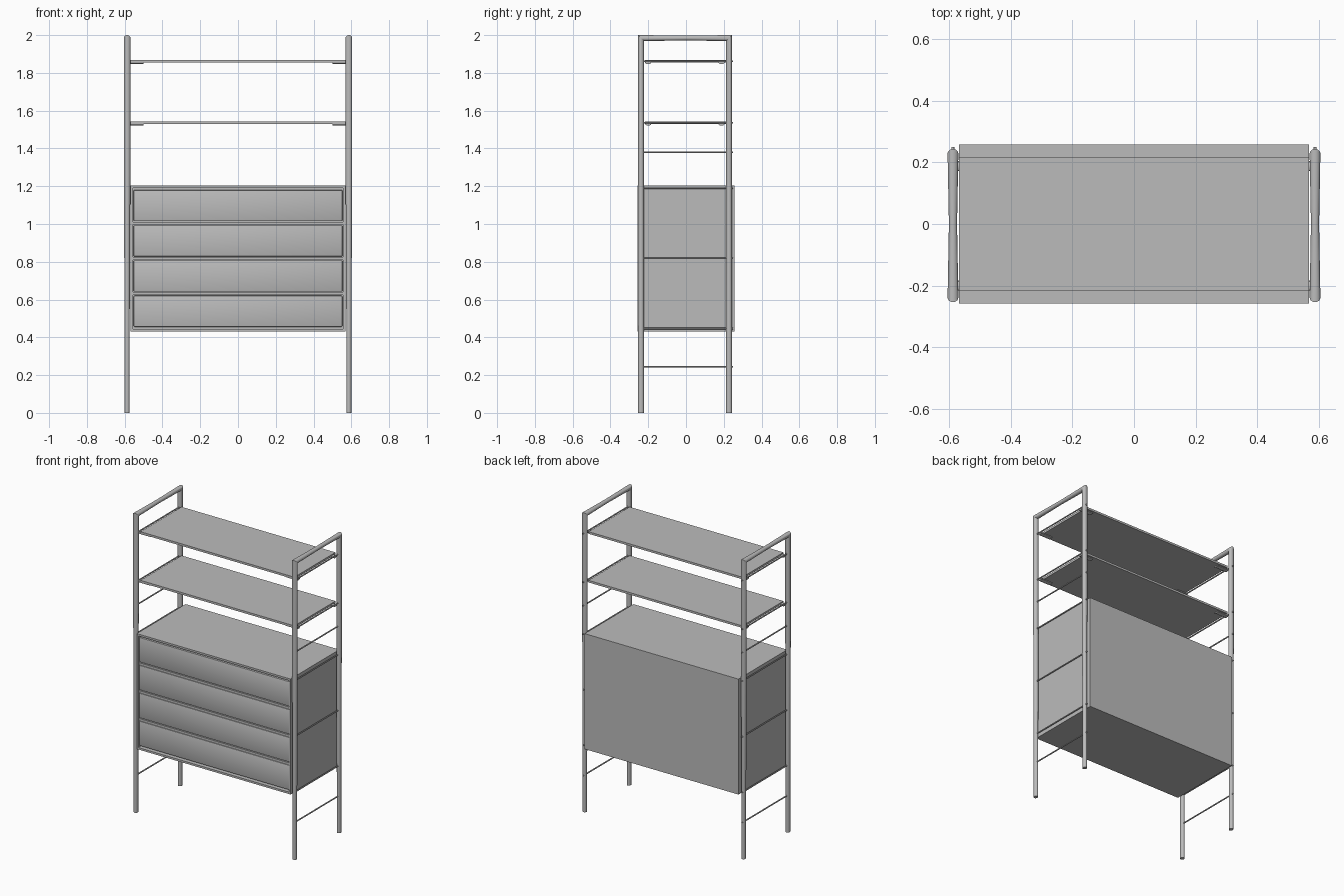
import bpy, bmesh, math
from mathutils import Vector

cube = bpy.data.objects.get("Cube")
if cube:
    bpy.data.objects.remove(cube, do_unlink=True)

GREY = (0.5, 0.5, 0.5, 1)
mat = bpy.data.materials.new("plain grey")
mat.use_nodes = True
mat.diffuse_color = GREY
mat.node_tree.nodes["Principled BSDF"].inputs["Base Color"].default_value = GREY


def finish(name, bm, smooth=False):
    bmesh.ops.recalc_face_normals(bm, faces=bm.faces[:])
    mesh = bpy.data.meshes.new(name)
    bm.to_mesh(mesh)
    bm.free()
    mesh.materials.append(mat)
    ob = bpy.data.objects.new(name, mesh)
    bpy.context.collection.objects.link(ob)
    if smooth:
        bpy.ops.object.select_all(action='DESELECT')
        ob.select_set(True)
        bpy.context.view_layer.objects.active = ob
        bpy.ops.object.shade_smooth_by_angle(angle=math.radians(35))
    return ob


def box(name, x, y, z, bevel=0.0):
    """Box from (min, max) pairs."""
    bm = bmesh.new()
    bmesh.ops.create_cube(bm, size=1)
    for v in bm.verts:
        v.co = [lo + (c + 0.5) * (hi - lo) for c, (lo, hi) in zip(v.co, (x, y, z))]
    if bevel:
        bmesh.ops.bevel(bm, geom=bm.edges[:], offset=bevel, segments=2,
                        affect='EDGES', profile=0.5)
    return finish(name, bm, bevel > 0)


def tube(name, rings, sides=20):
    """Skin rings of (centre, first half axis, second half axis)."""
    bm = bmesh.new()
    loops = []
    for c, u, w in rings:
        loops.append([bm.verts.new(Vector(c) + Vector(u) * math.cos(a) + Vector(w) * math.sin(a))
                      for a in (math.tau * i / sides for i in range(sides))])
    for a, b in zip(loops, loops[1:]):
        for i in range(sides):
            j = (i + 1) % sides
            bm.faces.new((a[i], a[j], b[j], b[i]))
    bm.faces.new(loops[0])
    bm.faces.new(loops[-1])
    return finish(name, bm, True)


POST_X, FRONT, REAR, R = 0.587, -0.238, 0.228, 0.0155
TOP = 2 - R
HALF = 0.568
SHELVES = (1.861, 1.536)
RODS = SHELVES + (1.38, 1.19, 0.818, 0.447, 0.245)

for side, s in (("left", 1), ("right", -1)):
    x = s * POST_X
    # Side frame: two tapered posts joined by a waisted, mitred top rail
    wide, slim = (0.0175, 0, 0), (0.0132, 0, 0)
    tube(side + "_frame", [
        ((x, FRONT, 0), slim, (0, -R, 0)),
        ((x, FRONT, 0.4), slim, (0, -R, 0)),
        ((x, FRONT, 1.3), wide, (0, -R, 0)),
        ((x, FRONT, TOP), wide, (0, -R, R)),
        ((x, 0, TOP), slim, (0, 0, R * 0.85)),
        ((x, REAR, TOP), wide, (0, R, R)),
        ((x, REAR, 1.3), wide, (0, R, 0)),
        ((x, REAR, 0.4), slim, (0, R, 0)),
        ((x, REAR, 0), slim, (0, R, 0))])
    # Thin cross rods, ending just behind the rear post
    for n, z in enumerate(RODS):
        r = 0.0045
        tube(f"{side}_cross_rod_{n + 1}",
             [((x, y, z), (r, 0, 0), (0, 0, r)) for y in (FRONT, 0.25)], 12)
    # Pegs hooking each shelf onto its rod
    for n, z in enumerate(SHELVES):
        for end, y in (("front", -0.2), ("rear", 0.188)):
            r = 0.008
            tube(f"{side}_{end}_shelf_peg_{n + 1}",
                 [((s * px, y, z - 0.007), (0, 2 * r, 0), (0, 0, r))
                  for px in (0.5, POST_X)], 12)

# Open shelves
for n, z in enumerate(SHELVES):
    box(f"shelf_{n + 1}", (-HALF, HALF), (-0.217, 0.217), (z - 0.007, z + 0.007))

# Cabinet carcass
BOTTOM, LID, FACE, BACK, T = 0.432, 1.203, -0.257, 0.258, 0.013
box("cabinet_top", (-HALF, HALF), (FACE, BACK), (LID - T, LID))
box("cabinet_base", (-HALF, HALF), (FACE, BACK), (BOTTOM, BOTTOM + T))
for side, s in (("left", 1), ("right", -1)):
    box(f"cabinet_{side}_side", sorted((s * HALF, s * (HALF - T))),
        (FACE, BACK), (BOTTOM + T, LID - T))
inner = HALF - T
box("cabinet_back", (-inner, inner), (BACK - T, BACK), (BOTTOM + T, LID - T))
box("cabinet_inner_face", (-inner, inner), (FACE + 0.028, FACE + 0.034), (BOTTOM + T, LID - T))

# Four drawer fronts separated by rails
PITCH = (LID - BOTTOM - 2 * T) / 4
for n in range(4):
    z = BOTTOM + T + n * PITCH
    box(f"drawer_front_{n + 1}", (-inner + 0.003, inner - 0.003),
        (FACE + 0.006, FACE + 0.03), (z + 0.011, z + PITCH - 0.011), 0.003)
    if n:
        box(f"drawer_rail_{n}", (-inner, inner), (FACE + 0.004, FACE + 0.03),
            (z - 0.0075, z + 0.0075))
